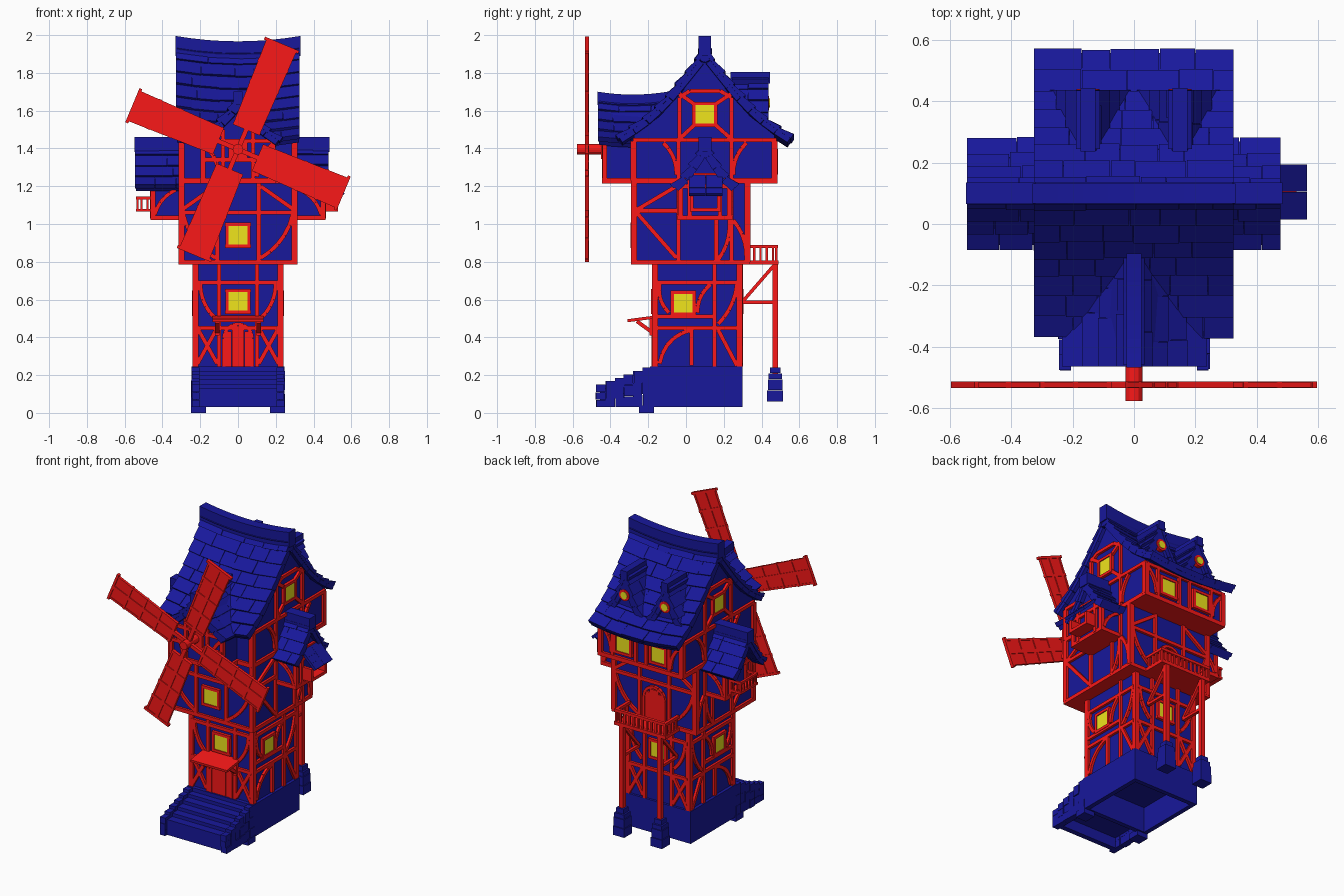
import bpy, bmesh, random
from math import sin, cos, pi, radians, hypot
from mathutils import Vector as V, Matrix
random.seed(4)
COL = {'blue': (.009, .009, .33, 1), 'red': (.95, .009, .009, 1), 'yellow': (.87, .78, .012, 1)}
parts = []

def part(name, col):
    bm = bmesh.new(); parts.append((name, col, bm)); return bm

def hexa(bm, p):
    v = [bm.verts.new(q) for q in p]
    for f in ((0, 1, 2, 3), (4, 5, 6, 7), (0, 1, 5, 4), (1, 2, 6, 5), (2, 3, 7, 6), (3, 0, 4, 7)):
        bm.faces.new([v[i] for i in f])

def box(bm, x0, x1, y0, y1, z0, z1):
    hexa(bm, [(x, y, z) for z in (z0, z1) for x, y in ((x0, y0), (x1, y0), (x1, y1), (x0, y1))])

def beam(bm, a, b, n, w=.022, d=.026):
    a, b, n = V(a), V(b), V(n)
    s = n.cross(b - a).normalized() * w / 2; n = n * d / 2
    hexa(bm, [p + i * s + j * n for p in (a, b) for i, j in ((-1, -1), (1, -1), (1, 1), (-1, 1))])

def prism(bm, poly, p0, p1, ax):
    rings = [[bm.verts.new(at(ax, p, u, z)) for u, z in poly] for p in (p0, p1)]
    for r in rings: bm.faces.new(r)
    for i in range(len(poly)):
        j = (i + 1) % len(poly)
        bm.faces.new((rings[0][i], rings[0][j], rings[1][j], rings[1][i]))

def at(ax, p, u, z): return (p, u, z) if ax == 'x' else (u, p, z)
def nrm(ax): return (1, 0, 0) if ax == 'x' else (0, 1, 0)

def rod(bm, a, b, r, n=12):
    a, b = V(a), V(b)
    m = Matrix.Translation((a + b) / 2) @ (b - a).to_track_quat('Z', 'Y').to_matrix().to_4x4()
    bmesh.ops.create_cone(bm, cap_ends=True, segments=n, radius1=r, radius2=r, depth=(b - a).length, matrix=m)

def frame(bm, ax, p, lines, w=.022):
    # a line is u0, z0, u1, z1 and an optional bulge for curved braces
    for u0, z0, u1, z1, *c in lines:
        k, g = (5, c[0]) if c else (1, 0)
        L = hypot(u1 - u0, z1 - z0)
        pts = []
        for i in range(k + 1):
            t = i / k; h = 4 * g * t * (1 - t) / L
            pts.append(at(ax, p, u0 + (u1 - u0) * t - (z1 - z0) * h, z0 + (z1 - z0) * t + (u1 - u0) * h))
        for a, b in zip(pts, pts[1:]): beam(bm, a, b, nrm(ax), w)

def both(lines):
    return lines + [(-l[0], l[1], -l[2], l[3], *[-c for c in l[4:]]) for l in lines]

glass, wframe = part('window_panes', 'yellow'), part('window_frames', 'red')
def window(ax, p, u, z, s=.05):
    prism(glass, [(u - s, z - s), (u + s, z - s), (u + s, z + s), (u - s, z + s)], p - .009, p + .009, ax)
    e = s + .008
    for l in ((-e - .01, -e, e + .01, -e), (-e - .01, e, e + .01, e), (-e, -e, -e, e), (e, -e, e, e)):
        beam(wframe, at(ax, p, u + l[0], z + l[1]), at(ax, p, u + l[2], z + l[3]), nrm(ax), .018, .03)

def roof(name, prof, u0, u1, f, rows, cap, sag=0):
    # overlapping uneven shingles laid on both slopes below a ridge cap
    bm = part(name, 'blue'); L = u1 - u0
    seg = [hypot(b[0] - a[0], b[1] - a[1]) for a, b in zip(prof, prof[1:])]
    def along(s):
        for (a, b), l in zip(zip(prof, prof[1:]), seg):
            if s <= l + 1e-6: break
            s -= l
        return a[0] + (b[0] - a[0]) * s / l, a[1] + (b[1] - a[1]) * s / l
    def P(u, d, z): return f(u, d, z + sag * ((2 * (u - u0) / L - 1) ** 2 - 1))
    def slab(a, b, ua, ub, side, lo, hi0, hi1):
        l = hypot(b[0] - a[0], b[1] - a[1]); n = ((a[1] - b[1]) / l, (b[0] - a[0]) / l)
        q = [[(c[0] + n[0] * h, c[1] + n[1] * h) for c, h in zip((a, b, b, a), hs)]
             for hs in ((lo, lo, lo, lo), (hi0, hi1, hi1, hi0))]
        us = (ua, ua, ub, ub)
        hexa(bm, [P(us[i], side * r[i][0], r[i][1]) for r in q for i in range(4)])
    for side in (-1, 1):
        for i in range(rows):
            a, b = along(sum(seg) * i / rows), along(sum(seg) * (i + 1) / rows)
            n = 6 if sag else 1
            for j in range(n):
                slab(a, b, u0 + .004 + (L - .008) * j / n, u0 + .004 + (L - .008) * (j + 1) / n, side, -.042, -.004, -.002)
            u = u0
            while u < u1 - .001:
                e = u + random.uniform(.08, .18)
                if e > u1 - .05: e = u1
                k = 1.03 + random.uniform(0, .1)
                slab(a, (a[0] + (b[0] - a[0]) * k, a[1] + (b[1] - a[1]) * k), u, e - .002, side,
                     -.015, -.002, .01 + random.uniform(0, .006))
                u = e
    w, z0, z1 = cap
    n = 8 if sag else 2
    for j in range(n):
        ua, ub = (u0 - .004 + (L + .008) * (j + k) / n for k in (0, 1))
        hexa(bm, [P(u, d, z) for u in (ua, ub) for d, z in ((-w, z0), (w, z0), (w, z1), (-w, z1))])

# stone base, hollow underneath, with front steps
base = part('stone_base', 'blue')
box(base, -.245, .245, -.19, .3, .2, .245)
for s in (-1, 1): box(base, min(s * .245, s * .215), max(s * .245, s * .215), -.19, .3, .03, .21)
box(base, -.22, .22, -.19, -.16, .03, .21); box(base, -.22, .22, .27, .3, .03, .21)
steps = part('front_steps', 'blue')
for i in range(5):
    box(steps, -.22, .22, -.455 + i * .055, -.18, .1 + i * .022, .132 + i * .022)
box(steps, -.22, .22, -.455, -.42, .03, .11)
cheek = part('step_side_stones', 'blue')
for s in (-1, 1):
    for i in range(6):
        y0, top = -.475 + i * .049, .15 + i * .0185
        for j in range(3):
            o = random.uniform(-.004, .004)
            h0, h1 = (.03 + (top - .03) * k / 3 for k in (j, j + 1))
            box(cheek, min(s * .205, s * (.245 + o)), max(s * .205, s * (.245 + o)), y0 + o, y0 + .05 + o, h0, h1 - .001)
    box(cheek, *sorted((s * .17, s * .25)), -.25, -.17, 0, .04)

# plastered walls
walls = part('walls', 'blue')
box(walls, -.225, .225, -.165, .285, .24, .8)
box(walls, -.3, .3, -.275, .325, .79, 1.23)
prism(walls, [(-.275, 1.22), (.468, 1.22), (.468, 1.47), (.34, 1.57), (.22, 1.7), (.1, 1.88), (-.02, 1.7), (-.14, 1.57), (-.275, 1.47)], -.3, .3, 'x')
prism(walls, [(-.185, 1.22), (.185, 1.22), (.185, 1.45), (0, 1.65), (-.185, 1.45)], -.43, -.1, 'y')
for s in (-1, 1):
    prism(walls, [(-.03, 1.03), (.23, 1.03), (.23, 1.2), (.1, 1.4), (-.03, 1.2)], s * .25, s * .45, 'x')
    prism(walls, [(s * .15 - .1, 1.5), (s * .15 + .1, 1.5), (s * .15, 1.75)], .25, .415, 'y')

# timber floors that jut out over the storey below
floors = part('floor_beams', 'red')
box(floors, -.315, .315, -.29, .34, .785, .81)
box(floors, -.315, .315, -.29, .485, 1.215, 1.243)
box(floors, -.2, .2, -.445, -.28, 1.215, 1.243)
for s in (-1, 1): box(floors, *sorted((s * .29, s * .462)), -.045, .245, 1.02, 1.045)

# corner posts
posts = part('corner_posts', 'red')
def corners(x, ys, z0, z1, r=.016):
    for s in (-1, 1):
        for y in ys: box(posts, s * x - r, s * x + r, y - r, y + r, z0, z1)
corners(.224, (-.164, .284), .245, .79)
corners(.3, (-.275, .325), .8, 1.22)
corners(.3, (-.277, .469), 1.23, 1.44)
corners(.186, (-.43,), 1.23, 1.44, .013)
corners(.449, (-.03, .23), 1.03, 1.21, .013)

# half timbering
tim = part('wall_timbers', 'red')
ground = both([(.1, .245, .1, .79), (.11, .26, .215, .45), (.215, .26, .11, .45), (.12, .5, .2, .68, -.02)]) + \
    [(-.22, .45, .22, .45), (-.22, .69, .22, .69)]
for y in (-.168, .288): frame(tim, 'y', y, ground)
middle = both([(.11, .8, .11, 1.22), (.12, .82, .29, 1.05, -.03), (.12, 1.2, .29, 1.08)]) + [(-.3, 1.06, .3, 1.06)]
for y in (-.278, .328): frame(tim, 'y', y, middle)
frame(tim, 'y', .47, both([(.04, 1.23, .04, 1.44), (.21, 1.23, .21, 1.44), (.22, 1.26, .29, 1.42, .02)]) + [(-.3, 1.44, .3, 1.44)])
frame(tim, 'y', -.432, both([(.08, 1.23, .08, 1.5), (.1, 1.25, .18, 1.42, .02)]) + [(-.19, 1.44, .19, 1.44), (-.19, 1.34, .19, 1.34)])
for s in (-1, 1):
    frame(tim, 'x', s * .228, [(.15, .245, .15, .79), (-.16, .45, .28, .45), (-.16, .69, .28, .69), (-.16, .51, .15, .51),
        (-.14, .26, .03, .44, .04), (.03, .25, .03, .45), (.27, .25, .17, .44), (-.14, .68, -.09, .53, -.02), (.06, .53, .13, .68, .02), (.17, .47, .27, .68, -.02)])
    frame(tim, 'x', s * .303, [(-.04, .8, -.04, 1.44), (.16, .8, .16, 1.03), (.24, .8, .24, 1.22), (-.27, 1.07, -.04, 1.07),
        (-.27, 1.07, -.05, 1.2), (-.27, 1.07, -.05, .82), (.17, .81, .23, 1.02, -.02), (.25, 1.02, .32, .82, .02)])
    frame(tim, 'x', s * .303, [(-.28, 1.445, .48, 1.445), (-.035, 1.45, -.035, 1.67), (.24, 1.45, .24, 1.67), (-.035, 1.67, .02, 1.705), (.02, 1.705, .18, 1.705), (.18, 1.705, .24, 1.67),
        (-.035, 1.45, .05, 1.53), (.24, 1.45, .15, 1.53), (-.035, 1.69, .05, 1.63), (.24, 1.69, .15, 1.63),
        (-.12, 1.43, -.05, 1.26, .02), (.32, 1.43, .25, 1.26, -.02), (.24, 1.23, .24, 1.44)])
    frame(tim, 'x', s * .452, [(-.04, 1.2, .24, 1.2), (.02, 1.03, .02, 1.25), (.18, 1.03, .18, 1.25), (.02, 1.26, .18, 1.26)])
    for y in (-.033, .233):
        frame(tim, 'y', y, [(s * .31, 1.2, s * .45, 1.2), (s * .33, 1.18, s * .44, 1.05, s * .02)], .02)
    frame(tim, 'x', s * .188, [(-.43, 1.44, -.29, 1.44)])

# windows
for y, u, z in ((-.169, 0, .59), (-.279, 0, .94), (.289, 0, .59), (.472, -.13, 1.33), (.472, .13, 1.33)): window('y', y, u, z)
for s in (-1, 1):
    window('x', s * .229, -.015, .58); window('x', s * .304, .1, 1.58)
    rod(wframe, (s * .15, .4, 1.64), (s * .15, .44, 1.64), .038, 16)
    rod(glass, (s * .15, .4, 1.64), (s * .15, .444, 1.64), .024, 16)

# plank doors with arched surrounds
doors = part('doors', 'red')
for p, z0, h in ((-.17, .245, .15), (.329, .81, .14)):
    for i in range(4):
        u = -.051 + i * .034
        top = z0 + h + (.058 if i in (1, 2) else .035)
        box(doors, u - .016, u + .016, p - .009, p + .009, z0, top)
    arc = [(-.076, z0)] + [(-.076 * cos(pi * i / 8), z0 + h + .076 * sin(pi * i / 8)) for i in range(9)] + [(.076, z0)]
    frame(doors, 'y', p, [(*a, *b) for a, b in zip(arc, arc[1:])], .018)

# canopy over the front door
can = part('door_canopy', 'red')
beam(can, (0, -.31, .488), (0, -.165, .507), (1, 0, 0), .016, .27)
for s in (-1, 1):
    beam(can, (s * .11, -.26, .485), (s * .11, -.17, .42), (1, 0, 0), .02, .022)
    beam(can, (s * .11, -.18, .41), (s * .11, -.18, .5), (1, 0, 0), .024, .026)

# rear balcony on posts with stone feet
bal, feet = part('rear_balcony', 'red'), part('balcony_post_feet', 'blue')
box(bal, -.19, .19, .33, .49, .785, .808)
box(bal, -.19, .19, .468, .488, .872, .89)
for i in range(12): box(bal, -.185 + i * .0327, -.173 + i * .0327, .472, .485, .8, .88)
for s in (-1, 1):
    box(bal, s * .18 - .01, s * .18 + .01, .34, .488, .872, .89)
    for i in range(4): box(bal, s * .18 - .006, s * .18 + .006, .355 + i * .033, .367 + i * .033, .8, .88)
    box(bal, s * .14 - .015, s * .14 + .015, .457, .487, .2, .79)
    beam(bal, (s * .14, .3, .585), (s * .14, .465, .585), (1, 0, 0), .018, .02)
    beam(bal, (s * .14, .3, .59), (s * .14, .465, .78), (1, 0, 0), .018, .02)
    for z0, z1, r in ((.06, .12, .042), (.12, .18, .039), (.18, .21, .036), (.21, .243, .027)):
        box(feet, s * .14 - r, s * .14 + r, .472 - r, .472 + r, z0, z1 - .002)

# small left balcony and right window box with its lean-to roof
lb = part('left_balcony', 'red')
box(lb, -.54, -.45, .01, .19, 1.065, 1.08); box(lb, -.54, -.525, .01, .19, 1.13, 1.145)
for i in range(6): box(lb, -.537, -.527, .015 + i * .032, .025 + i * .032, 1.07, 1.14)
for y in (.01, .178):
    box(lb, -.54, -.45, y, y + .012, 1.13, 1.145)
    for x in (-.51, -.48): box(lb, x - .005, x + .005, y + .001, y + .011, 1.07, 1.14)
wb = part('right_window_box', 'red')
box(wb, .45, .53, .02, .185, 1.065, 1.085); box(wb, .45, .53, .02, .04, 1.08, 1.15); box(wb, .45, .53, .165, .185, 1.08, 1.15)
lean = part('lean_to_roof', 'blue')
for i in range(3):
    for j in range(2):
        beam(lean, (.45 + i * .033, .06 + j * .09, 1.262 - i * .033), (.497 + i * .031, .06 + j * .09, 1.217 - i * .031), (0, 1, 0), .018, .089)

# shingled roofs
roof('main_roof', [(0, 1.95), (.035, 1.882), (.12, 1.775), (.22, 1.655), (.34, 1.545), (.46, 1.468)], -.327, .327, lambda u, d, z: (u, d + .1, z), 8, (.033, 1.89, 1.995), .028)
roof('front_gable_roof', [(0, 1.67), (.05, 1.6), (.13, 1.52), (.222, 1.455)], -.465, -.1, lambda u, d, z: (d, u, z), 4, (.025, 1.63, 1.7), .015)
side = [(0, 1.43), (.05, 1.35), (.11, 1.26), (.17, 1.205)]
roof('right_bay_roof', side, .25, .48, lambda u, d, z: (u, d + .1, z), 4, (.035, 1.38, 1.46))
roof('left_bay_roof', side, -.545, -.25, lambda u, d, z: (u, d + .1, z), 4, (.035, 1.38, 1.46))
for s, n in ((-1, 'left'), (1, 'right')):
    roof('rear_dormer_roof_' + n, [(0, 1.785), (.04, 1.69), (.08, 1.605), (.125, 1.53)], .24, .44, lambda u, d, z: (d + s * .15, u, z), 4, (.024, 1.745, 1.805))

# windmill sails and hub
hub, sails = part('sail_hub', 'red'), part('windmill_sails', 'red')
rod(hub, (0, -.578, 1.395), (0, -.4, 1.395), .028)
box(hub, -.05, .05, -.45, -.43, 1.345, 1.445)
for k in range(4):
    a = radians(67.3 + 90 * k); t, w = V((cos(a), 0, sin(a))), V((-sin(a), 0, cos(a)))
    c = V((0, -.525, 1.395)); n = V((0, 1, 0))
    beam(sails, c, c + t * .606, n, .025, .022)
    hexa(sails, [c + t * r + w * q + n * d for d in (-.005, .005) for r, q in ((.12, -.07), (.6, -.08), (.6, .08), (.12, .07))])
    for e in (-1, 1): beam(sails, c + t * .12 + w * e * .07, c + t * .6 + w * e * .08, n, .012, .018)
    for r, h in ((.12, .077), (.24, .079), (.36, .083), (.48, .086), (.598, .098)):
        beam(sails, c + t * r - w * h, c + t * r + w * h, n, .016, .022)

# turn every part into an object
mats = {}
for k, c in COL.items():
    mats[k] = bpy.data.materials.new(k); mats[k].diffuse_color = c
for name, col, bm in parts:
    bmesh.ops.recalc_face_normals(bm, faces=bm.faces)
    me = bpy.data.meshes.new(name); bm.to_mesh(me); bm.free()
    me.materials.append(mats[col])
    bpy.context.collection.objects.link(bpy.data.objects.new(name, me))
